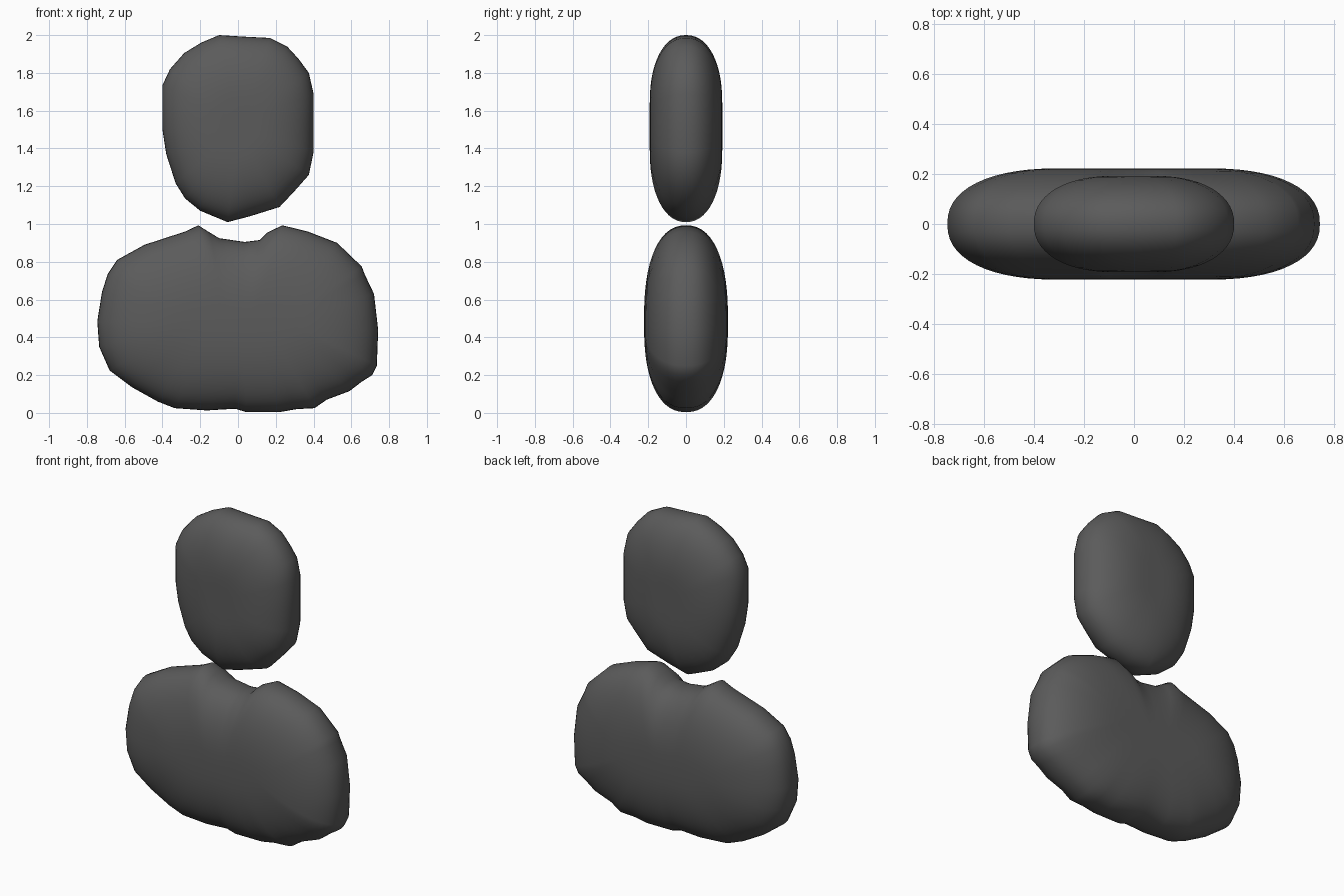
import bpy, bmesh, math

if "Cube" in bpy.data.objects:
    bpy.data.objects.remove(bpy.data.objects["Cube"])

# One dark grey for both parts
grey = bpy.data.materials.new("dark_grey")
grey.diffuse_color = (0.105, 0.105, 0.105, 1)
grey.use_nodes = True
grey.node_tree.nodes["Principled BSDF"].inputs["Base Color"].default_value = grey.diffuse_color


def pillow(name, outline, centre, core, depth, power, rings=14):
    """Inflate a front-view outline (x, z) into a rounded pillow.
    core = x and z scale of the flat middle the rings shrink to."""
    bm = bmesh.new()
    n = len(outline)
    cx, cz = centre

    def ring(t, y):
        sx = core[0] + (1 - core[0]) * t
        sz = core[1] + (1 - core[1]) * t
        return [bm.verts.new((cx + (x - cx) * sx, y, cz + (z - cz) * sz))
                for x, z in outline]

    rim = ring(1, 0)
    for side in (-1, 1):
        prev = rim
        for k in range(1, rings + 1):
            a = math.pi / 2 * k / rings
            t = math.cos(a) ** (2 / power) if k < rings else 0
            y = side * depth * math.sin(a) ** (2 / power)
            cur = ring(t, y)
            for i in range(n):
                j = (i + 1) % n
                bm.faces.new((prev[i], prev[j], cur[j], cur[i]))
            prev = cur
        bm.faces.new(prev)
    bmesh.ops.recalc_face_normals(bm, faces=bm.faces)
    for f in bm.faces:
        f.smooth = True
    me = bpy.data.meshes.new(name)
    bm.to_mesh(me)
    bm.free()
    me.materials.append(grey)
    ob = bpy.data.objects.new(name, me)
    bpy.context.collection.objects.link(ob)
    return ob


# Head: rounded oval, narrower at the chin
head = [(-.10, 2.0), (.03, 1.992), (.17, 1.985), (.26, 1.94), (.32, 1.875), (.375, 1.80),
        (.40, 1.69), (.40, 1.53), (.40, 1.38), (.375, 1.26), (.30, 1.175),
        (.22, 1.09), (.06, 1.04), (-.055, 1.01), (-.20, 1.07),
        (-.28, 1.135), (-.33, 1.215), (-.38, 1.37), (-.40, 1.5),
        (-.40, 1.735), (-.36, 1.82), (-.285, 1.905), (-.195, 1.96)]
pillow("head", head, (0, 1.52), (.2, .25), .192, 2.2)

# Torso: wide shoulders with a neck notch at the top
torso = [(-.21, .993), (-.28, .96), (-.495, .89), (-.64, .81), (-.69, .735),
         (-.72, .64), (-.745, .485), (-.735, .35), (-.68, .225), (-.56, .135),
         (-.425, .06), (-.335, .025), (-.165, .013), (-.015, .022),
         (.045, .004), (.22, .004), (.31, .02), (.405, .025), (.47, .07),
         (.59, .115), (.655, .165), (.71, .20), (.735, .25), (.742, .44),
         (.72, .63), (.67, .735), (.655, .775), (.525, .90), (.37, .96),
         (.235, .993), (.155, .955), (.115, .915), (.035, .905),
         (-.10, .925), (-.15, .955)]
pillow("torso", torso, (0, .48), (.4, .06), .222, 2.3)
